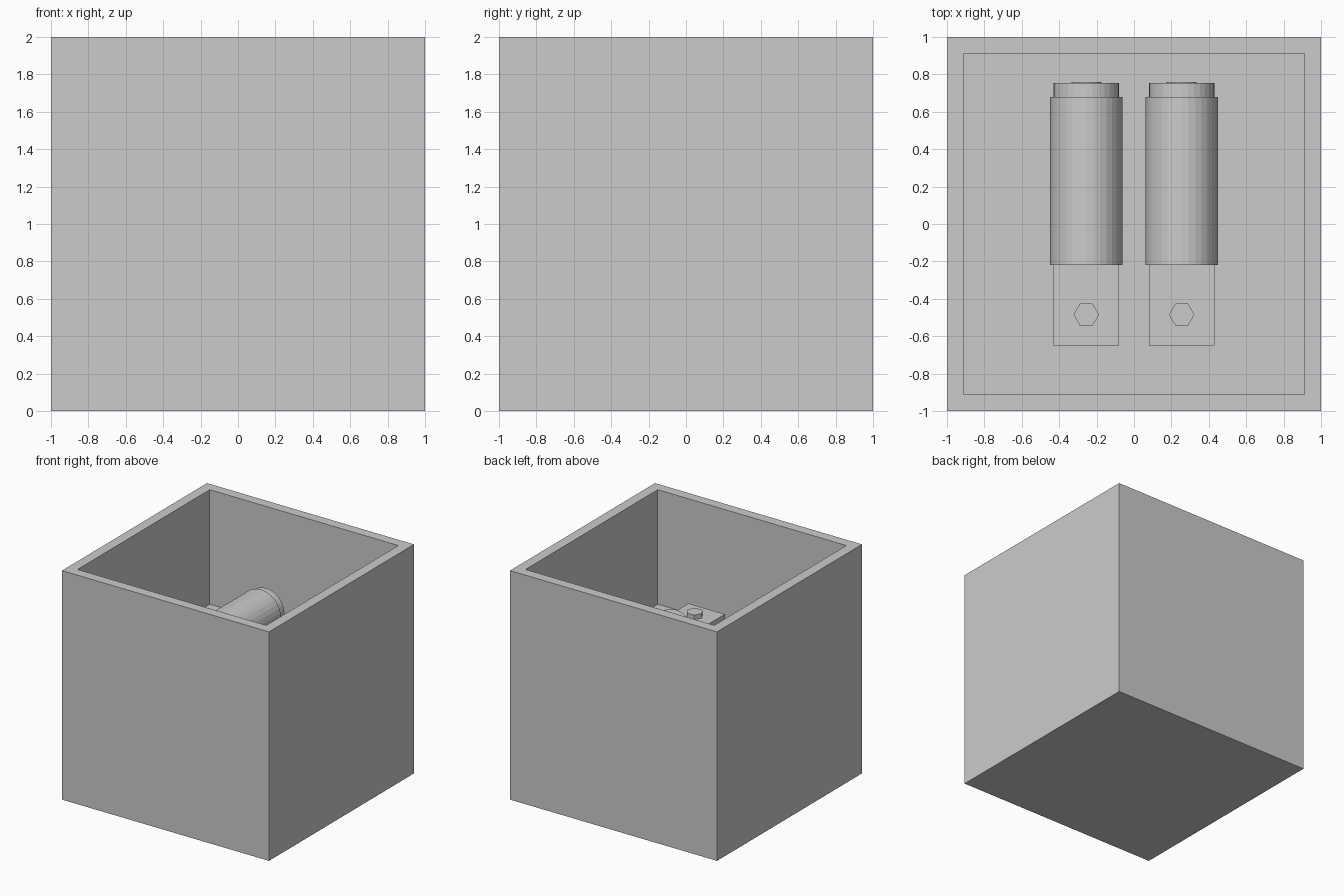
import bpy, bmesh, math
from mathutils import Matrix

if "Cube" in bpy.data.objects:
    bpy.data.objects.remove(bpy.data.objects["Cube"])

WALL = 0.875     # inner half width of the box
FLOOR = 1.0      # height of the inner floor
AXIS_Z = 1.2     # height of the cylinder axes


def add_object(name, bm):
    bmesh.ops.recalc_face_normals(bm, faces=bm.faces)
    mesh = bpy.data.meshes.new(name)
    bm.to_mesh(mesh)
    bm.free()
    obj = bpy.data.objects.new(name, mesh)
    bpy.context.collection.objects.link(obj)
    return obj


def box(name, size, center):
    bm = bmesh.new()
    bmesh.ops.create_cube(bm, size=1)
    bmesh.ops.scale(bm, vec=size, verts=bm.verts)
    bmesh.ops.translate(bm, vec=center, verts=bm.verts)
    return add_object(name, bm)


def cylinder(name, radius, depth, center, sides, along_y=True):
    bm = bmesh.new()
    bmesh.ops.create_cone(bm, cap_ends=True, segments=sides, radius1=radius,
                          radius2=radius, depth=depth)
    if along_y:
        bmesh.ops.rotate(bm, verts=bm.verts, matrix=Matrix.Rotation(math.pi / 2, 3, 'X'))
    bmesh.ops.translate(bm, vec=center, verts=bm.verts)
    return add_object(name, bm)


# open box: inset the top face and push it down to form the cavity
bm = bmesh.new()
bmesh.ops.create_cube(bm, size=2)
bmesh.ops.translate(bm, vec=(0, 0, 1), verts=bm.verts)
top = max(bm.faces, key=lambda f: f.calc_center_median().z)
bmesh.ops.inset_region(bm, faces=[top], thickness=1 - WALL)
hole = bmesh.ops.extrude_face_region(bm, geom=[top])
bmesh.ops.delete(bm, geom=[top], context='FACES_ONLY')
sunk = [v for v in hole['geom'] if isinstance(v, bmesh.types.BMVert)]
bmesh.ops.translate(bm, vec=(0, 0, FLOOR - 2), verts=sunk)
add_object("open_box", bm)

# two identical cylinders with end caps, flat tabs and hex bolts
for side, x in (("left", -0.255), ("right", 0.255)):
    cylinder(side + "_body", 0.193, 0.90, (x, 0.23, AXIS_Z), 32)
    cylinder(side + "_end_cap", 0.175, 0.10, (x, 0.705, AXIS_Z), 32)
    cylinder(side + "_end_button", 0.08, 0.02, (x, 0.75, AXIS_Z), 32)
    box(side + "_tab", (0.35, 0.45, 0.07), (x, -0.425, AXIS_Z))
    cylinder(side + "_bolt", 0.068, 0.06, (x, -0.485, 1.245), 6, along_y=False).data.transform(
        Matrix.Translation((x, -0.485, 0)) @ Matrix.Rotation(math.pi / 6, 4, 'Z')
        @ Matrix.Translation((-x, 0.485, 0)))
